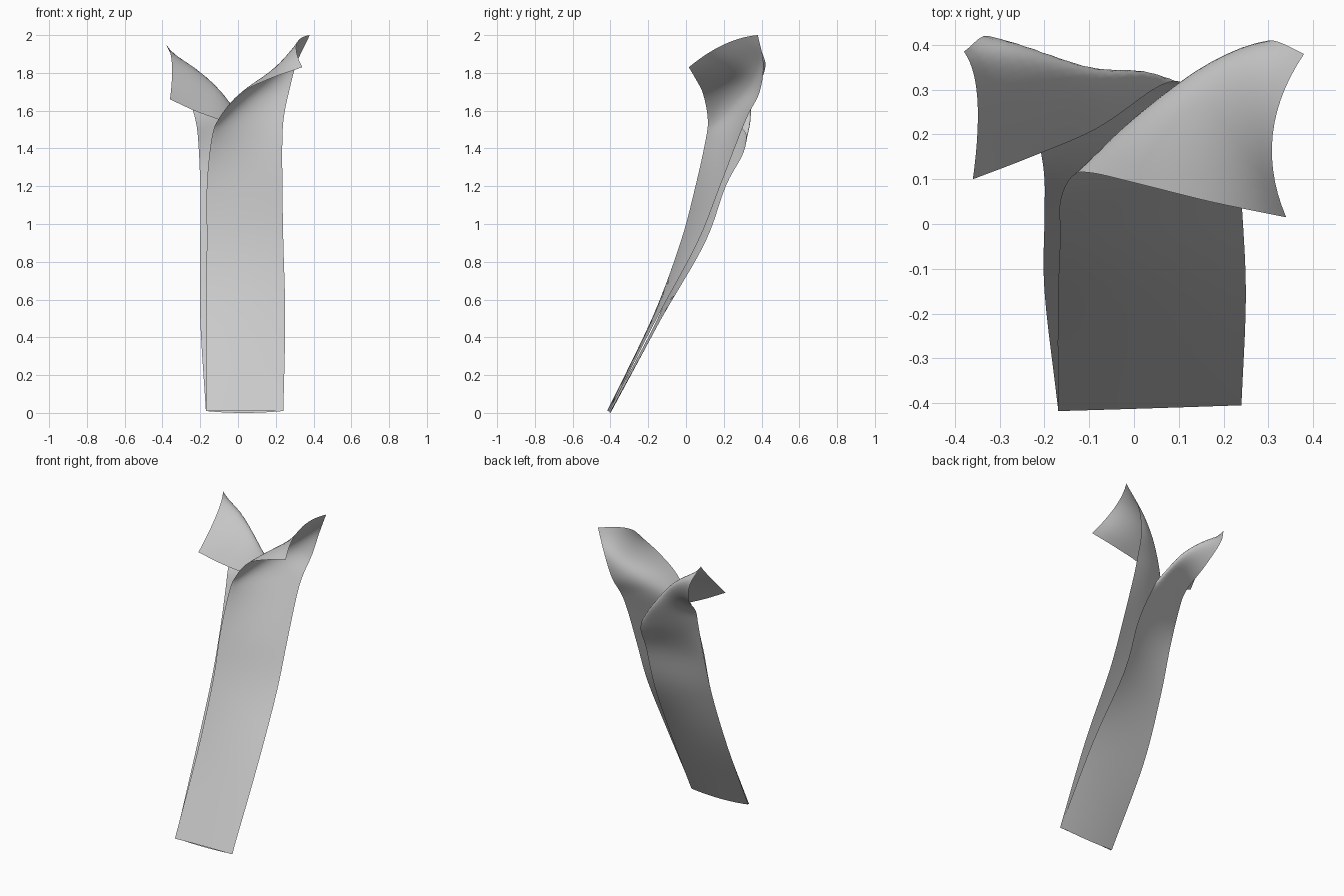
import bpy
from mathutils import Vector


def spline(pts, n):
    """Catmull-Rom curve through pts, n samples per span."""
    p = [2 * pts[0] - pts[1]] + pts + [2 * pts[-1] - pts[-2]]
    out = []
    for i in range(1, len(p) - 2):
        a, b, c, d = p[i - 1:i + 3]
        for k in range(n):
            t = k / n
            out.append(0.5 * (2 * b + (c - a) * t + (2 * a - 5 * b + 4 * c - d) * t * t
                              + (3 * b - a - 3 * c + d) * t ** 3))
    return out + [pts[-1]]


def ribbon(name, left, mid, right, n=5, across=14):
    """Cloth strip lofted through its left edge, middle line and right edge."""
    lines = [spline([Vector(v) for v in e], n) for e in (left, mid, right)]
    verts = []
    for a, m, b in zip(*lines):
        for j in range(across + 1):
            t = j / across
            verts.append(a * (1 - t) * (1 - 2 * t) + m * 4 * t * (1 - t) + b * t * (2 * t - 1))
    w = across + 1
    faces = [(i * w + j, i * w + j + 1, (i + 1) * w + j + 1, (i + 1) * w + j)
             for i in range(len(lines[0]) - 1) for j in range(across)]
    me = bpy.data.meshes.new(name)
    me.from_pydata([tuple(v) for v in verts], [], faces)
    me.polygons.foreach_set("use_smooth", [True] * len(faces))
    ob = bpy.data.objects.new(name, me)
    bpy.context.collection.objects.link(ob)
    return ob


# front strip: folds forward at the top, its left edge becomes the lip of the right tail
ribbon("front_strip",
       [(-.17, -.418, .01), (-.17, -.18, .5), (-.165, -.03, .9), (-.165, .05, 1.2),
        (-.14, .105, 1.45), (-.10, .115, 1.56), (.01, .09, 1.69), (.17, .05, 1.77), (.34, .015, 1.83)],
       [(.03, -.412, .012), (.04, -.175, .5), (.04, .01, .9), (.04, .115, 1.2),
        (.04, .21, 1.45), (.04, .265, 1.60), (.11, .31, 1.73), (.21, .30, 1.84), (.31, .20, 1.95)],
       [(.24, -.405, .01), (.25, -.155, .5), (.24, .06, .9), (.235, .18, 1.2),
        (.235, .28, 1.46), (.245, .33, 1.58), (.27, .39, 1.70), (.31, .41, 1.85), (.38, .38, 2.0)])

# back strip: the mirrored fold, its right edge becomes the lower edge of the left tail
ribbon("back_strip",
       [(-.17, -.41, .01), (-.20, -.15, .5), (-.20, .01, .9), (-.20, .10, 1.2),
        (-.21, .17, 1.43), (-.225, .22, 1.55), (-.265, .35, 1.68), (-.325, .42, 1.83), (-.38, .385, 1.95)],
       [(.03, -.40, 0), (.02, -.135, .5), (-.01, .045, .9), (-.02, .14, 1.2),
        (-.03, .26, 1.42), (-.03, .335, 1.57), (-.10, .345, 1.71), (-.21, .335, 1.80), (-.35, .28, 1.85)],
       [(.24, -.40, .01), (.21, -.13, .5), (.16, .10, .9), (.145, .21, 1.2),
        (.12, .305, 1.38), (.06, .31, 1.49), (-.08, .215, 1.545), (-.23, .15, 1.60), (-.36, .10, 1.66)])
